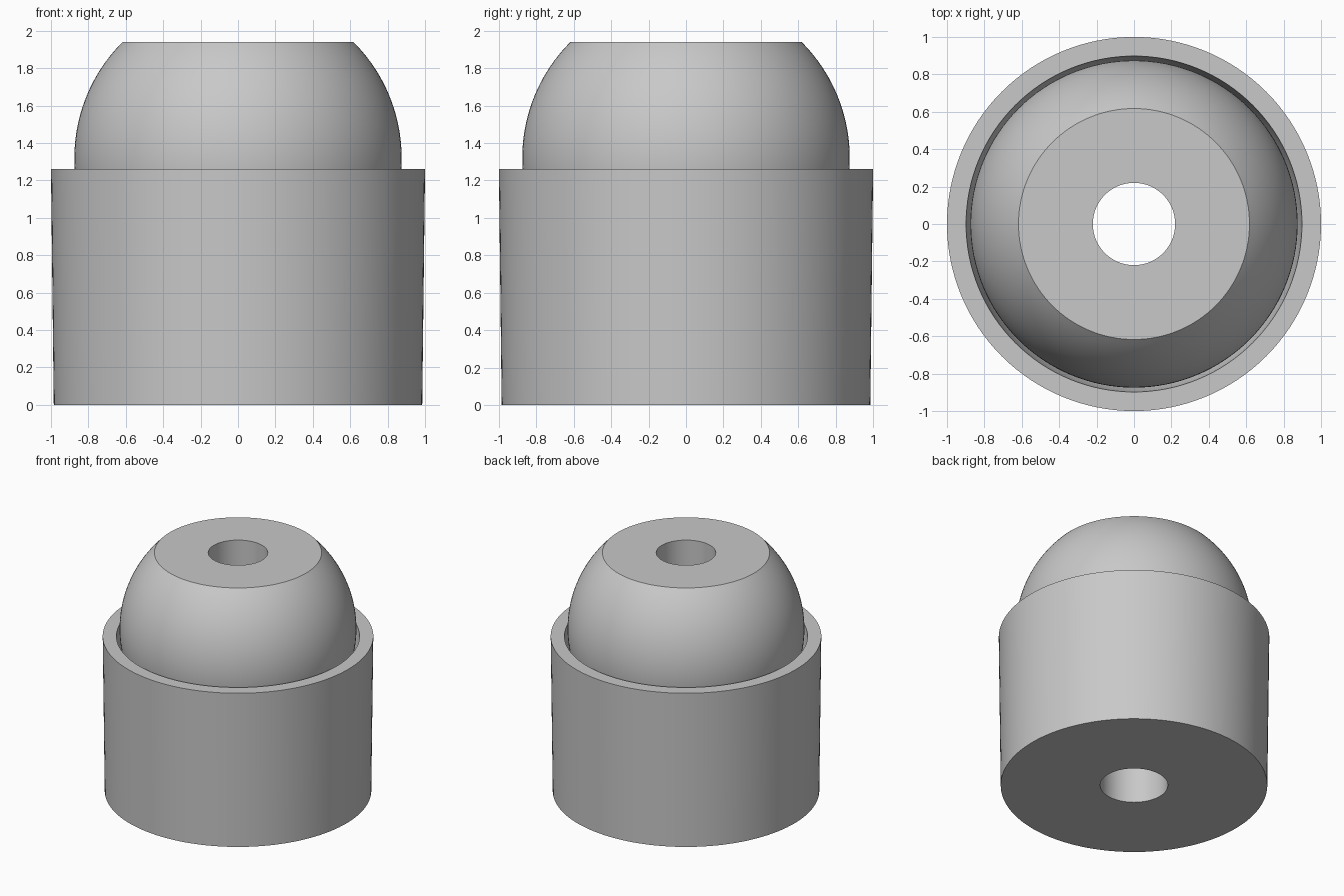
import bpy
import math

SEGMENTS = 128
CENTRE_Z = 1.32      # shared centre of ball and socket
BALL_R = 0.875
SOCKET_R = 0.90
TOP_Z = 1.94
RIM_Z = 1.26

if "Cube" in bpy.data.objects:
    bpy.data.objects.remove(bpy.data.objects["Cube"], do_unlink=True)

grey = bpy.data.materials.new("plain grey")
grey.use_nodes = True
colour = (0.58, 0.58, 0.58, 1)
grey.diffuse_color = colour
grey.node_tree.nodes["Principled BSDF"].inputs["Base Color"].default_value = colour


def arc(radius, z_start, z_end, steps):
    """Profile points along a sphere centred on CENTRE_Z."""
    a = math.asin((z_start - CENTRE_Z) / radius)
    b = math.asin((z_end - CENTRE_Z) / radius)
    angles = [a + (b - a) * i / steps for i in range(steps + 1)]
    return [(radius * math.cos(t), CENTRE_Z + radius * math.sin(t)) for t in angles]


def revolve(name, profile):
    """Spin a closed (radius, height) profile, counter-clockwise, about z."""
    n = len(profile)
    verts, faces = [], []
    for s in range(SEGMENTS):
        t = 2 * math.pi * s / SEGMENTS
        verts += [(r * math.cos(t), r * math.sin(t), z) for r, z in profile]
        here, there = s * n, (s + 1) % SEGMENTS * n
        for i in range(n):
            j = (i + 1) % n
            faces.append((here + i, there + i, there + j, here + j))
    mesh = bpy.data.meshes.new(name)
    mesh.from_pydata(verts, [], faces)
    mesh.materials.append(grey)
    obj = bpy.data.objects.new(name, mesh)
    bpy.context.collection.objects.link(obj)
    bpy.ops.object.select_all(action='DESELECT')
    obj.select_set(True)
    bpy.context.view_layer.objects.active = obj
    bpy.ops.object.shade_smooth_by_angle(angle=math.radians(30))
    return obj


# Housing: slightly flared cup with a spherical socket and a floor hole
hole_r = 0.25
socket_floor = CENTRE_Z - math.sqrt(SOCKET_R ** 2 - hole_r ** 2)
revolve("socket_housing",
        [(hole_r, 0), (0.985, 0), (1.0, RIM_Z)]
        + arc(SOCKET_R, RIM_Z, socket_floor, 32))

# Ball: flattened at both ends with a straight bore
bore_r = 0.22
ball_bottom = 2 * CENTRE_Z - TOP_Z
revolve("bored_ball",
        [(bore_r, ball_bottom)]
        + arc(BALL_R, ball_bottom, TOP_Z, 40)
        + [(bore_r, TOP_Z)])
